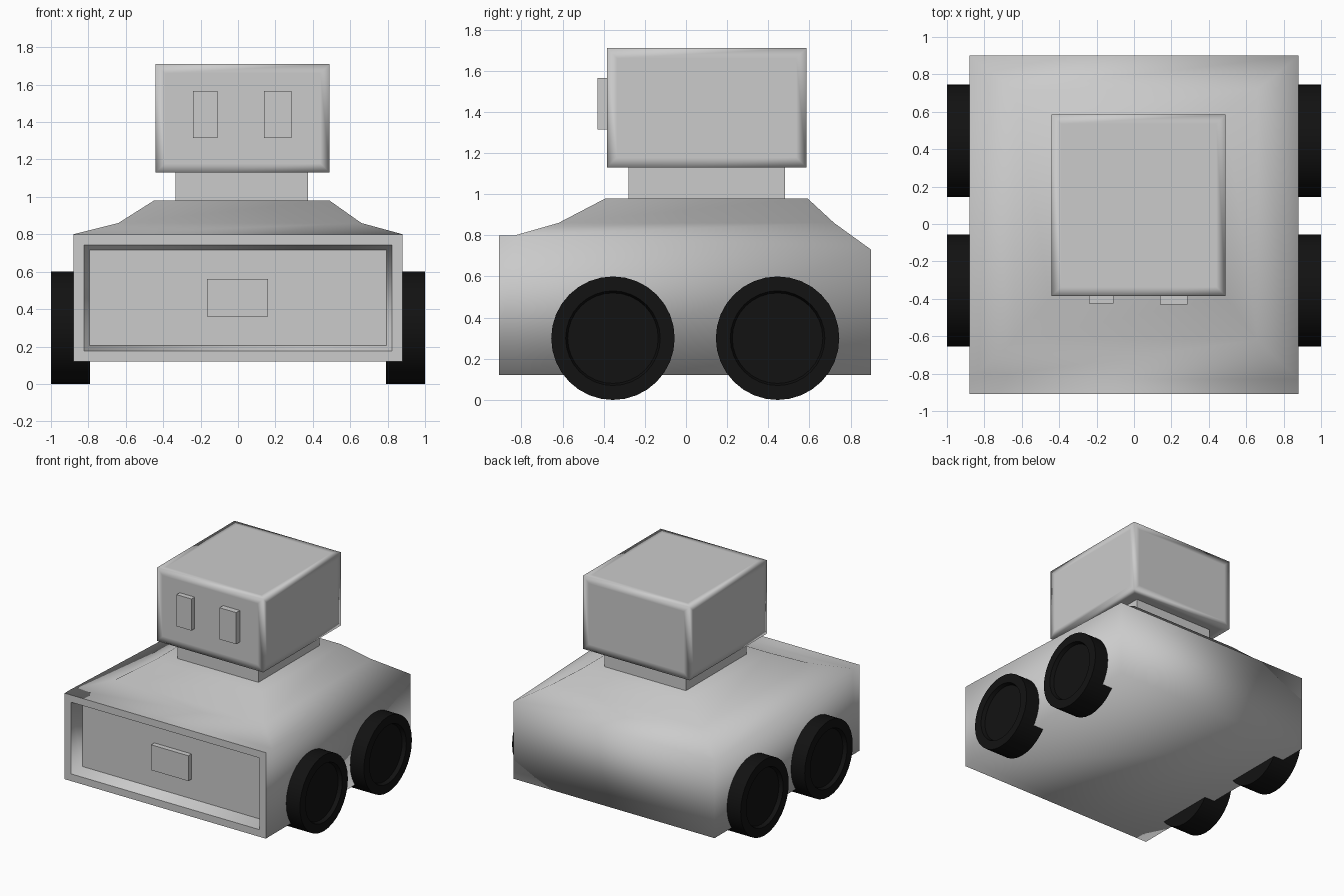
import bpy, bmesh, math
from mathutils import Matrix, Vector

if "Cube" in bpy.data.objects:
    bpy.data.objects.remove(bpy.data.objects["Cube"])


def finish(name, bm, smooth=True, mat=None):
    bmesh.ops.recalc_face_normals(bm, faces=bm.faces)
    for f in bm.faces:
        f.smooth = smooth
    me = bpy.data.meshes.new(name)
    bm.to_mesh(me)
    bm.free()
    ob = bpy.data.objects.new(name, me)
    bpy.context.collection.objects.link(ob)
    if mat:
        me.materials.append(mat)
    return ob


def box(name, lo, hi, loop=0.0):
    """Box between two corners; loop > 0 adds support loops for soft shading."""
    lo, hi = Vector(lo), Vector(hi)
    bm = bmesh.new()
    bmesh.ops.create_cube(bm, size=1, matrix=Matrix.Translation((lo + hi) / 2)
                          @ Matrix.Diagonal((*(hi - lo), 1)))
    if loop:
        bmesh.ops.inset_individual(bm, faces=bm.faces[:], thickness=loop)
    return finish(name, bm, loop > 0)


# Body: stacked rectangular rings (x0, x1, y front, y back, z front, z back)
rings = [(-0.88, 0.88, -0.83, 0.90, 0.12, 0.12),
         (-0.88, 0.88, -0.83, 0.90, 0.80, 0.73),
         (-0.64, 0.66, -0.62, 0.72, 0.86, 0.86),
         (-0.45, 0.49, -0.39, 0.59, 0.98, 0.98)]
bm = bmesh.new()
loops = [[bm.verts.new(p) for p in ((a, f, zf), (b, f, zf), (b, r, zr), (a, r, zr))]
         for a, b, f, r, zf, zr in rings]
front = None
for lower, upper in zip(loops, loops[1:]):
    for i in range(4):
        j = (i + 1) % 4
        face = bm.faces.new((lower[i], lower[j], upper[j], upper[i]))
        front = front or face
bm.faces.new(loops[0][::-1])
bm.faces.new(loops[-1])

# Front frame pushed forward, with a recessed panel
ext = bmesh.ops.extrude_discrete_faces(bm, faces=[front])
panel = ext["faces"][0]
bmesh.ops.translate(bm, verts=panel.verts[:], vec=(0, -0.08, 0))
for e in panel.edges:
    e.smooth = False
bmesh.ops.inset_individual(bm, faces=[panel], thickness=0.08)
bmesh.ops.inset_individual(bm, faces=[panel], thickness=0.04)
bmesh.ops.translate(bm, verts=panel.verts[:], vec=(0, 0.10, 0))
bmesh.ops.inset_individual(bm, faces=[panel], thickness=0.05)
finish("body", bm)

# Front latch, neck, head and eyes
box("front_latch", (-0.165, -0.85, 0.36), (0.16, -0.78, 0.56))
box("neck", (-0.335, -0.28, 0.96), (0.375, 0.48, 1.15))
box("head", (-0.44, -0.385, 1.13), (0.49, 0.585, 1.71), 0.07)
box("left_eye", (-0.24, -0.425, 1.315), (-0.11, -0.37, 1.565))
box("right_eye", (0.14, -0.43, 1.315), (0.285, -0.37, 1.565))

# Wheels: black discs with a shallow recessed hub
black = bpy.data.materials.new("black_rubber")
black.diffuse_color = (0.006, 0.006, 0.006, 1)
black.use_nodes = True
black.node_tree.nodes["Principled BSDF"].inputs["Base Color"].default_value = black.diffuse_color
for side, sx in (("left", -1), ("right", 1)):
    for end, y in (("front", -0.355), ("rear", 0.445)):
        bm = bmesh.new()
        bmesh.ops.create_cone(
            bm, cap_ends=True, segments=32, radius1=0.3, radius2=0.3, depth=0.21,
            matrix=Matrix.Translation((sx * 0.895, y, 0.30))
            @ Matrix.Rotation(math.pi / 2, 4, 'Y'))
        bm.normal_update()
        cap = max((f for f in bm.faces if len(f.verts) > 4),
                  key=lambda f: f.calc_center_median().x * sx)
        bmesh.ops.inset_individual(bm, faces=[cap], thickness=0.07)
        bmesh.ops.inset_individual(bm, faces=[cap], thickness=0.01)
        bmesh.ops.translate(bm, verts=cap.verts[:], vec=(-sx * 0.03, 0, 0))
        ob = finish(f"{end}_{side}_wheel", bm, True, black)
        bpy.ops.object.select_all(action='DESELECT')
        ob.select_set(True)
        bpy.context.view_layer.objects.active = ob
        bpy.ops.object.shade_smooth_by_angle(angle=math.radians(35))
